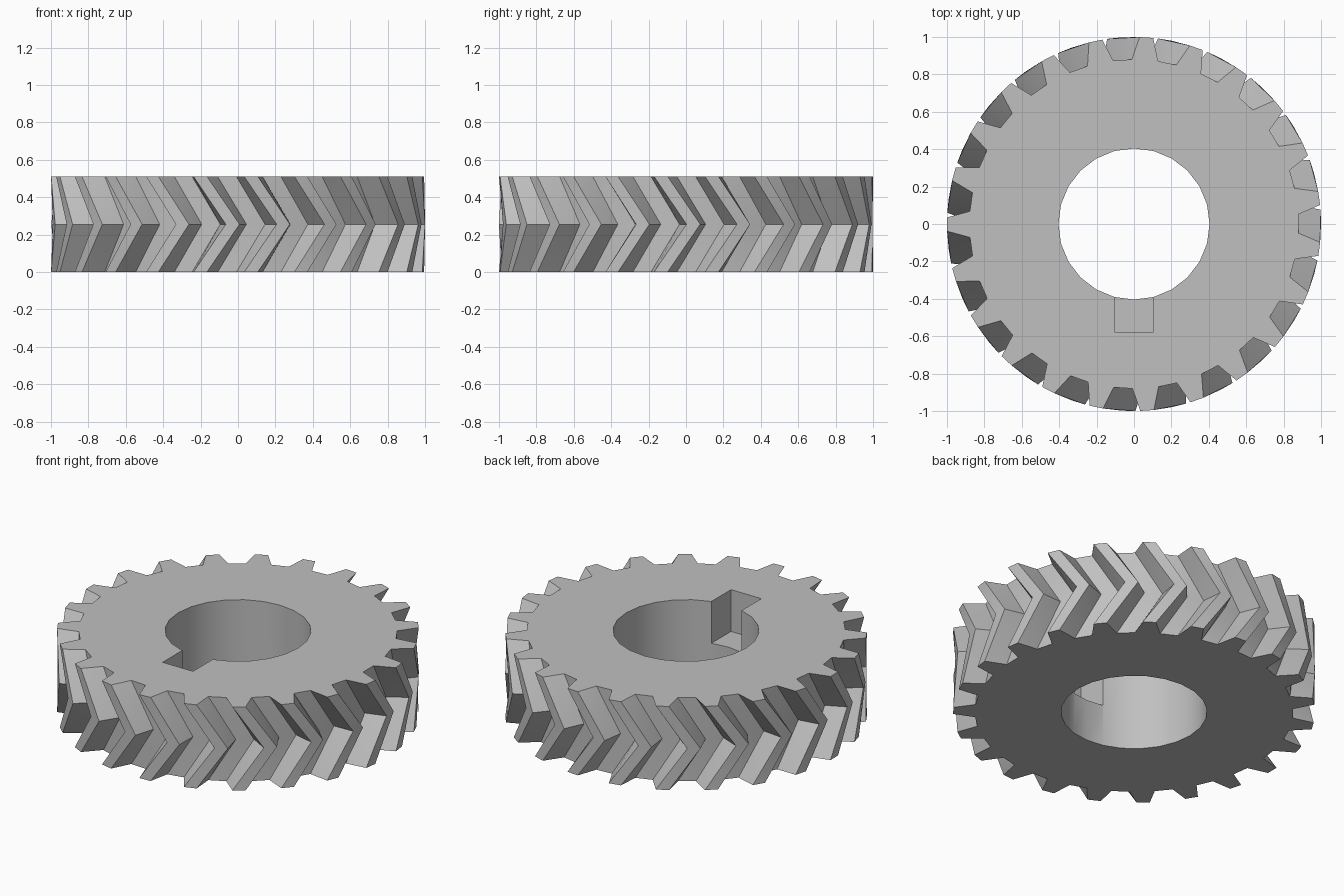
import bpy
import bmesh
from math import cos, sin, pi, radians

TEETH = 23
HEIGHT = 0.51
TIP_R, ROOT_R = 1.0, 0.88
GAP_TIP, GAP_ROOT = 0.1, 0.057      # half angles of the gap between teeth
TWIST = radians(10)
START = radians(0.1)                # angle of the first gap

cube = bpy.data.objects.get("Cube")
if cube:
    bpy.data.objects.remove(cube, do_unlink=True)

# Material
steel = bpy.data.materials.new("steel grey")
steel.use_nodes = True
grey = (0.53, 0.53, 0.53, 1)
steel.diffuse_color = grey
steel.node_tree.nodes["Principled BSDF"].inputs["Base Color"].default_value = grey


def add_object(name, bm):
    mesh = bpy.data.meshes.new(name)
    bmesh.ops.recalc_face_normals(bm, faces=bm.faces)
    bm.to_mesh(mesh)
    bm.free()
    obj = bpy.data.objects.new(name, mesh)
    bpy.context.collection.objects.link(obj)
    return obj


def tooth_ring(bm, z, turn):
    """One outline of the toothed rim, turned about the axis."""
    ring = []
    for i in range(TEETH):
        centre = START + turn + 2 * pi * i / TEETH
        for r, a in ((TIP_R, -GAP_TIP), (ROOT_R, -GAP_ROOT),
                     (ROOT_R, GAP_ROOT), (TIP_R, GAP_TIP)):
            ring.append(bm.verts.new((r * cos(centre + a), r * sin(centre + a), z)))
    return ring


# Herringbone blank: three outlines, the middle one twisted
bm = bmesh.new()
rings = [tooth_ring(bm, 0, 0), tooth_ring(bm, HEIGHT / 2, TWIST), tooth_ring(bm, HEIGHT, 0)]
sides = []
for low, high in zip(rings, rings[1:]):
    for i in range(len(low)):
        j = (i + 1) % len(low)
        sides.append(bm.faces.new((low[i], low[j], high[j], high[i])))
bm.faces.new(rings[0][::-1])
bm.faces.new(rings[-1])
bmesh.ops.triangulate(bm, faces=sides)
gear = add_object("herringbone_gear", bm)
gear.data.materials.append(steel)

# Bore cutter
bm = bmesh.new()
bmesh.ops.create_cone(bm, cap_ends=True, segments=24, radius1=0.404, radius2=0.404, depth=2)
bore = add_object("bore_cutter", bm)

# Blind keyway cutter, open at the top and into the bore
bm = bmesh.new()
bmesh.ops.create_cube(bm, size=1)
bmesh.ops.scale(bm, vec=(0.205, 0.38, 0.5), verts=bm.verts)
bmesh.ops.translate(bm, vec=(0, -0.39, HEIGHT / 2 + 0.25), verts=bm.verts)
keyway = add_object("keyway_cutter", bm)

# Cut both, then remove the cutters
bpy.ops.object.select_all(action='DESELECT')
gear.select_set(True)
bpy.context.view_layer.objects.active = gear
for cutter in (bore, keyway):
    cutter.hide_render = True
    cut = gear.modifiers.new(cutter.name, 'BOOLEAN')
    cut.operation = 'DIFFERENCE'
    cut.solver = 'EXACT'
    cut.object = cutter
    bpy.ops.object.modifier_apply(modifier=cut.name)
    bpy.data.objects.remove(cutter, do_unlink=True)

bpy.ops.object.shade_smooth_by_angle(angle=radians(20))
